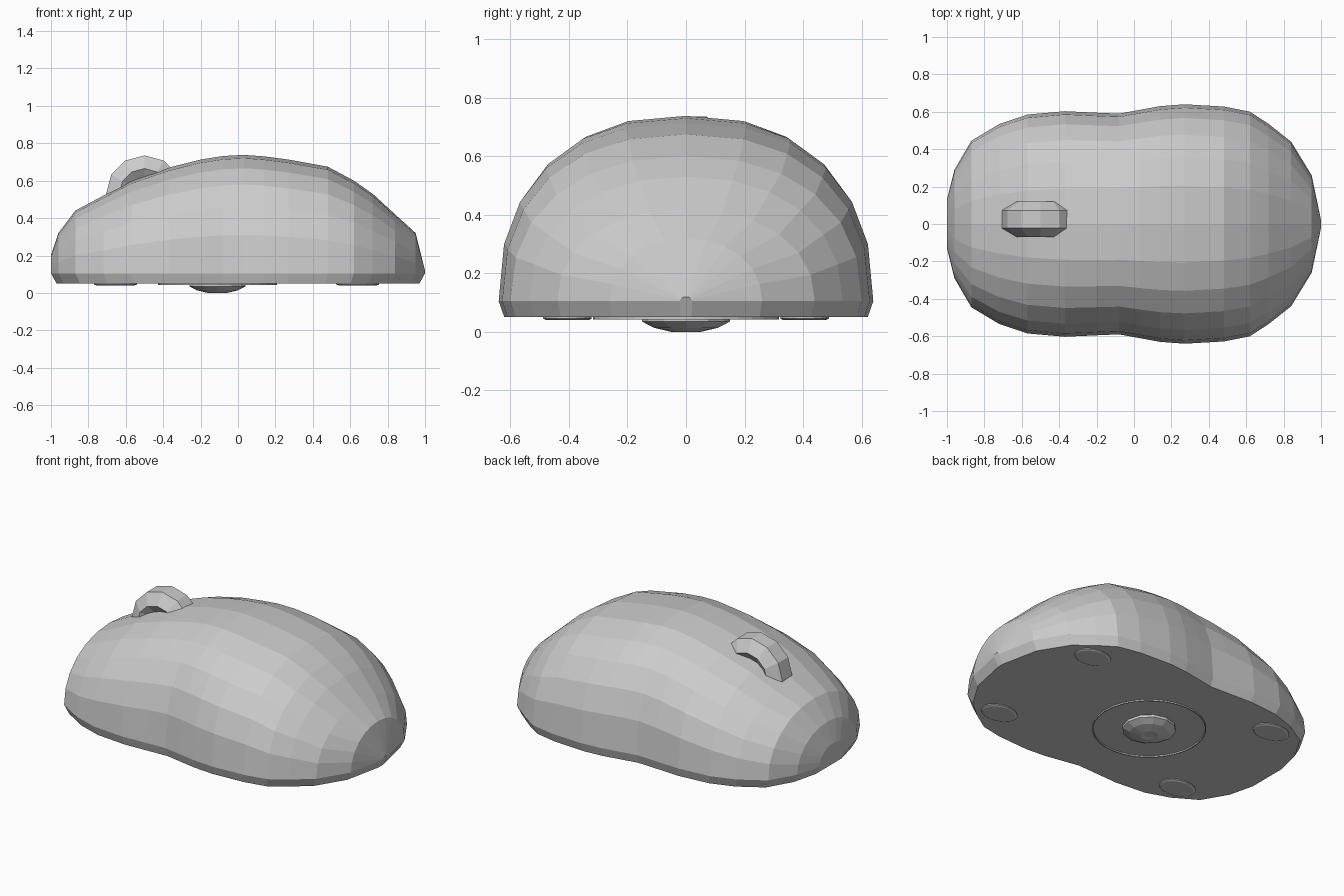
import bpy, bmesh
from math import sin, cos, pi, copysign

if "Cube" in bpy.data.objects:
    bpy.data.objects.remove(bpy.data.objects["Cube"])

grey = bpy.data.materials.new("light_grey")
grey.use_nodes = True
colour = (0.6, 0.6, 0.6, 1)
grey.diffuse_color = colour
grey.node_tree.nodes["Principled BSDF"].inputs["Base Color"].default_value = colour


def finish(name, bm):
    bmesh.ops.recalc_face_normals(bm, faces=bm.faces)
    mesh = bpy.data.meshes.new(name)
    bm.to_mesh(mesh)
    bm.free()
    mesh.materials.append(grey)
    obj = bpy.data.objects.new(name, mesh)
    bpy.context.collection.objects.link(obj)
    return obj


def bridge(bm, rings, wrap=False):
    """Join successive closed rings of vertices with quads."""
    pairs = list(zip(rings, rings[1:]))
    if wrap:
        pairs.append((rings[-1], rings[0]))
    for a, b in pairs:
        for i in range(len(a)):
            j = (i + 1) % len(a)
            bm.faces.new((a[i], a[j], b[j], b[i]))


def turned(name, centre, profile, segments, stretch=1, capped=True):
    """Turn (radius, z) pairs about a vertical axis."""
    bm = bmesh.new()
    rings = []
    for r, z in profile:
        rings.append([bm.verts.new((centre[0] + r * cos(2 * pi * i / segments),
                                    centre[1] + r * stretch * sin(2 * pi * i / segments), z))
                      for i in range(segments)])
    bridge(bm, rings)
    if capped:
        bm.faces.new(rings[-1])
    return finish(name, bm)


# Body shell: x, half width, top height
SECTIONS = [(-1, .13, .2), (-.96, .29, .32), (-.87, .445, .44), (-.72, .535, .52),
            (-.57, .585, .6), (-.37, .603, .67), (-.2, .595, .713), (-.08, .59, .732),
            (.03, .61, .738), (.14, .63, .73), (.27, .64, .713), (.48, .628, .675),
            (.62, .6, .6), (.72, .535, .53), (.84, .44, .42), (.95, .26, .32), (1, .02, .12)]
BASE, FLOOR, STEPS = .105, .05, 12
bm = bmesh.new()
rings = []
for x, w, top in SECTIONS:
    power = 2 / (2.4 - .35 * x * x)
    ring = [bm.verts.new((x * .97, -w * .97, FLOOR))]
    for i in range(STEPS + 1):
        a = pi * i / STEPS
        c = -cos(a)
        ring.append(bm.verts.new((x, w * copysign(abs(c) ** power, c),
                                  BASE + (top - BASE) * abs(sin(a)) ** power)))
    ring.append(bm.verts.new((x * .97, w * .97, FLOOR)))
    rings.append(ring)
bridge(bm, rings)
bm.faces.new(rings[0])
bm.faces.new(rings[-1])
finish("body_shell", bm)

# Scroll wheel: ring with a hexagonal cross-section, axis along y
bm = bmesh.new()
rings = []
for i in range(12):
    a = 2 * pi * i / 12
    ring = []
    for k in range(6):
        b = 2 * pi * k / 6
        r = .135 + .07 * sin(b) / sin(pi / 3)
        ring.append(bm.verts.new((-.5 + r * cos(a), .025 + .095 * cos(b), .53 + r * sin(a))))
    rings.append(ring)
bridge(bm, rings, wrap=True)
finish("scroll_wheel", bm)

# Ball and its thin raised rim on the underside
turned("track_ball", (-.11, 0),
       [(.15, .055), (.15, .035), (.11, .014), (.05, 0), (.025, .004)], 12)
turned("ball_rim", (-.11, 0),
       [(.318, .055), (.318, .042), (.312, .042), (.312, .055)], 32, capped=False)

# Four oval glide feet
for end, x in (("front", -.655), ("rear", .64)):
    for side, y in (("right", -.405), ("left", .405)):
        turned(end + "_" + side + "_foot", (x, y),
               [(.115, .055), (.115, .045), (.1, .04)], 16, stretch=.72)
